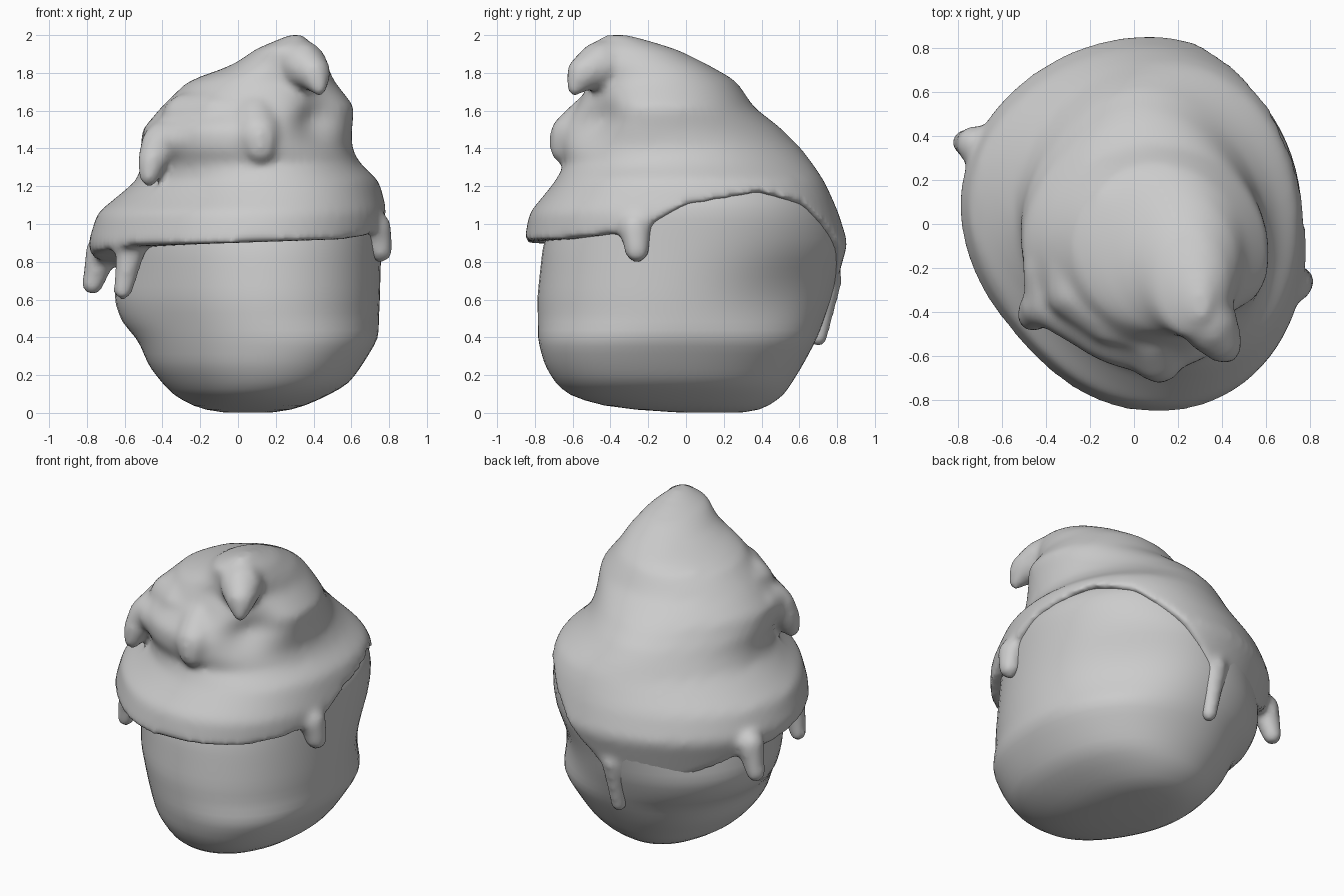
import bpy, bmesh
from math import sin, cos, pi, radians, exp
from mathutils import Vector, Matrix

if "Cube" in bpy.data.objects:
    bpy.data.objects.remove(bpy.data.objects["Cube"])

# level: z, x min, x max, y min, y max
BODY = [(0.0, -.1, .2, -.05, .33), (.025, -.22, .32, -.4, .41), (.09, -.34, .46, -.6, .5),
        (.15, -.4, .57, -.67, .54), (.25, -.48, .64, -.73, .6), (.4, -.54, .73, -.77, .68),
        (.6, -.61, .745, -.78, .76), (.88, -.64, .75, -.75, .84), (1.1, -.62, .755, -.68, .785),
        (1.18, -.55, .72, -.62, .74), (1.3, -.4, .56, -.5, .58)]
ICING = [(.4, -.66, .77, -.8, .7), (.65, -.75, .77, -.83, .78), (.9, -.81, .77, -.85, .85),
         (1.06, -.76, .775, -.82, .8), (1.23, -.55, .735, -.68, .73), (1.32, -.52, .64, -.63, .68),
         (1.4, -.53, .6, -.66, .63), (1.5, -.52, .6, -.66, .53), (1.62, -.41, .61, -.57, .36),
         (1.76, -.26, .5, -.5, .26), (1.84, -.03, .47, -.5, .12), (1.93, .1, .42, -.52, -.06),
         (2.0, .27, .34, -.43, -.3)]
# lower border of the icing: angle, z
EDGE = [(-90, .9), (-45, .92), (-18, .96), (0, 1.1), (30, 1.17), (50, 1.1), (65, .92), (90, .62),
        (115, .6), (150, .78), (180, .84), (215, .88), (270, .9)]
N = 72


def lerp_rows(rows, k):
    for a, b in zip(rows, rows[1:]):
        if k <= b[0]:
            t = max(0, (k - a[0]) / (b[0] - a[0]))
            return [p + (q - p) * t for p, q in zip(a, b)][1:]
    return rows[-1][1:]


def lobe(a, deg, power=6):
    return max(0, cos(a - radians(deg))) ** power


def clamp(v):
    return min(1, max(0, v))


def surface(rows, a, z):
    x0, x1, y0, y1 = lerp_rows(rows, z)
    f = 1.01 + .07 * lobe(a, -48)
    # heavy rear left bulge and the hollow under the hook
    if rows is BODY:
        f -= .12 * lobe(a, -140, 4)
        f += .13 * lobe(a, 150, 4) * clamp((z - .38) / .1) * clamp((.85 - z) / .25)
        f += (.07 * lobe(a, 132) + .05 * lobe(a, -45) + .03 * lobe(a, 45)) * clamp((.5 - z) / .15)
        f -= .08 * lobe(a, 45) * clamp((1.0 - z) / .3) * clamp((z - .4) / .2)
    else:
        low = clamp((1.35 - z) / .2)
        mid = exp(-((z - 1.45) / .17) ** 2)
        f += low * (.05 * lobe(a, 48) - .03 * lobe(a, 118))
        f -= mid * (.11 * lobe(a, 135, 4) + .07 * lobe(a, 45, 4))
        f -= (.03 + .09 * low) * lobe(a, -138, 4)
        f -= .2 * exp(-((a - radians(312 if a > 0 else -48)) / .3) ** 2 - ((z - 1.56) / .13) ** 2)
    return Vector(((x0 + x1) / 2 + (x1 - x0) / 2 * f * cos(a),
                   (y0 + y1) / 2 + (y1 - y0) / 2 * f * sin(a), z))


def loft(bm, rings):
    vs = [[bm.verts.new(p) for p in r] for r in rings]
    for a, b in zip(vs, vs[1:]):
        for i in range(N):
            j = (i + 1) % N
            bm.faces.new((a[i], a[j], b[j], b[i]))
    for ring in (vs[0], vs[-1]):
        c = bm.verts.new(sum((v.co for v in ring), Vector()) / N)
        for i in range(N):
            bm.faces.new((ring[i], ring[(i + 1) % N], c))
    bmesh.ops.recalc_face_normals(bm, faces=bm.faces[:])


def strand(bm, pts):
    # tapered run of overlapping balls: x, y, z, radius
    for a, b in zip(pts, pts[1:]):
        for k in range(9):
            x, y, z, r = [p + (q - p) * k / 8 for p, q in zip(a, b)]
            bmesh.ops.create_icosphere(bm, subdivisions=2, radius=r, matrix=Matrix.Translation((x, y, z)))


def finish(bm, name):
    me = bpy.data.meshes.new(name)
    bm.to_mesh(me)
    bm.free()
    for p in me.polygons:
        p.use_smooth = True
    ob = bpy.data.objects.new(name, me)
    bpy.context.collection.objects.link(ob)
    return ob


angles = [-pi / 2 + 2 * pi * i / N for i in range(N)]

# rounded cake body
bm = bmesh.new()
levels = [1.3 * (i / 30) ** 1.3 for i in range(31)]
loft(bm, [[surface(BODY, a, z) for a in angles] for z in levels])
body = finish(bm, "cake_body")
m = body.modifiers.new("soften", 'SMOOTH')
m.iterations = 4

# icing mound with an uneven lower border
bm = bmesh.new()
low = [lerp_rows(EDGE, a * 180 / pi)[0] for a in angles]
rim = [surface(ICING, a, z) for a, z in zip(angles, low)]
inner = [Vector((p.x * .75, p.y * .75, p.z)) for p in rim]
rings = [inner, rim]
for k in range(1, 33):
    t = k / 32
    rings.append([surface(ICING, a, z + (2.0 - z) * t) for a, z in zip(angles, low)])
loft(bm, rings)

# curled tip
strand(bm, [(.28, -.33, 1.86, .14), (.34, -.45, 1.84, .135), (.4, -.54, 1.8, .095), (.43, -.59, 1.72, .045)])
# second swirl lip with its front bulge and left drop
strand(bm, [(.1, -.35, 1.66, .11), (.09, -.5, 1.56, .13), (.11, -.6, 1.47, .125), (.12, -.64, 1.4, .085)])
strand(bm, [(-.41, -.2, 1.47, .1), (-.39, -.36, 1.44, .11), (-.15, -.5, 1.45, .11), (.08, -.59, 1.46, .11)])
strand(bm, [(-.28, -.08, 1.57, .13), (-.26, -.3, 1.55, .15), (-.1, -.41, 1.56, .15), (.08, -.46, 1.56, .14)])
strand(bm, [(-.14, -.15, 1.64, .14), (-.05, -.34, 1.62, .14)])
strand(bm, [(-.42, -.37, 1.42, .1), (-.455, -.41, 1.33, .08), (-.47, -.43, 1.25, .055)])
# hanging drips
for top, tip in [((.725, -.27, .98, .09), (.755, -.26, .86, .068)),
                 ((-.56, -.3, .9, .085), (-.61, -.3, .65, .055)),
                 ((-.72, .36, .86, .09), (-.77, .37, .68, .06)),
                 ((0, .75, .7, .08), (0, .7, .4, .052))]:
    strand(bm, [top, tip])
icing = finish(bm, "icing")
r = icing.modifiers.new("merge", 'REMESH')
r.mode = 'VOXEL'
r.voxel_size = .02
r.use_smooth_shade = True
s = icing.modifiers.new("soften", 'SMOOTH')
s.iterations = 12
